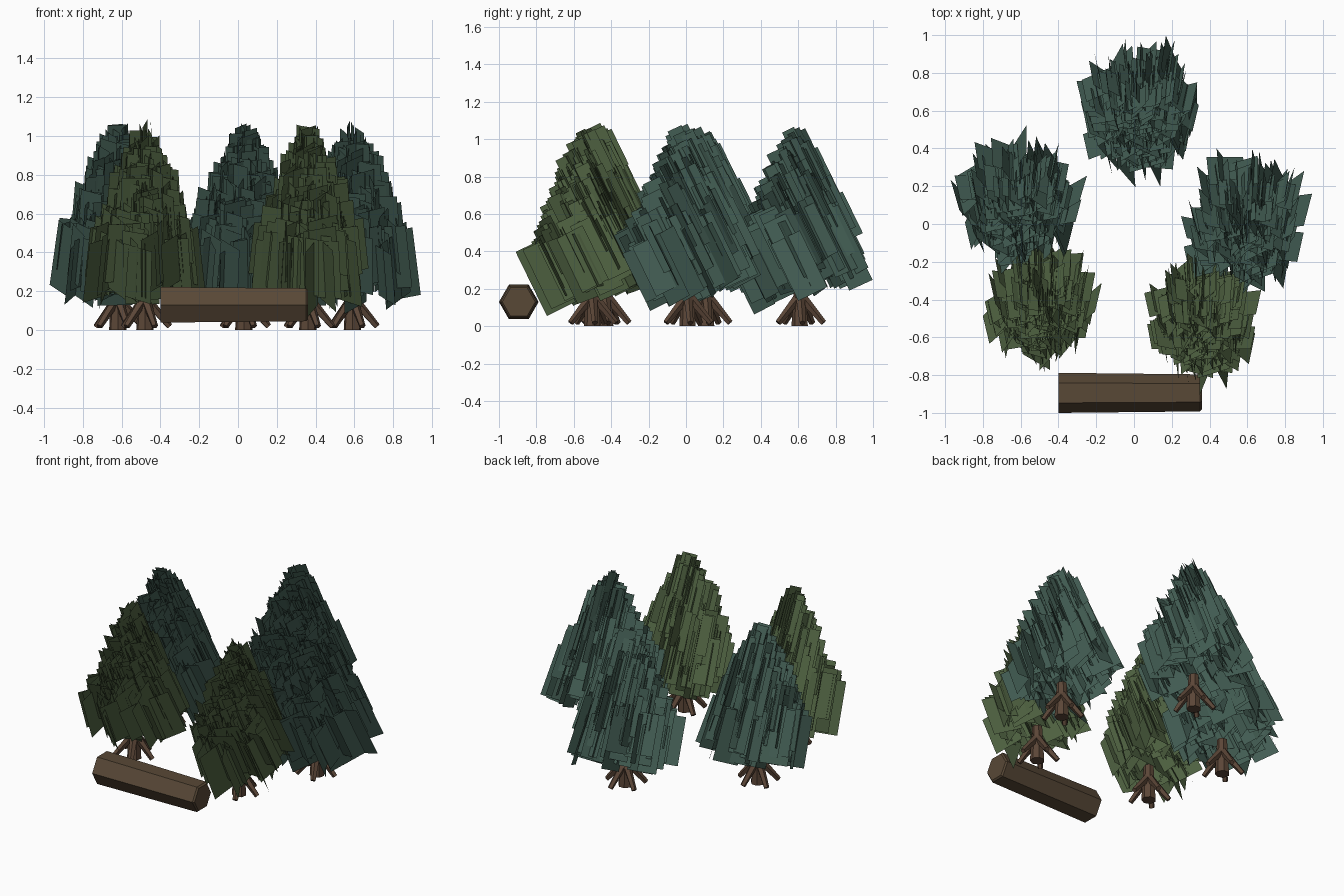
import bpy, bmesh, math, random
from mathutils import Matrix, Vector

if "Cube" in bpy.data.objects:
    bpy.data.objects.remove(bpy.data.objects["Cube"])
random.seed(11)


def material(name, srgb):
    color = [((c / 255 + 0.055) / 1.055) ** 2.4 for c in srgb] + [1]
    m = bpy.data.materials.new(name)
    m.use_nodes = True
    m.diffuse_color = color
    bsdf = m.node_tree.nodes["Principled BSDF"]
    bsdf.inputs["Base Color"].default_value = color
    bsdf.inputs["Roughness"].default_value = 0.9
    return m


TEAL = material("blue_green_needles", (67, 94, 84))
GREEN = material("olive_needles", (79, 98, 65))
BARK = material("trunk_bark", (91, 70, 55))
LOG = material("log_wood", (88, 72, 54))


def finish(name, bm, mat, loc):
    mesh = bpy.data.meshes.new(name)
    bm.to_mesh(mesh)
    bm.free()
    mesh.materials.append(mat)
    ob = bpy.data.objects.new(name, mesh)
    ob.location = loc
    bpy.context.collection.objects.link(ob)


def add_limb(bm, start, end, r1, r2, sides):
    """Tapered prism between two points."""
    start, end = Vector(start), Vector(end)
    axis = end - start
    turn = axis.to_track_quat("Z", "Y").to_matrix().to_4x4()
    bmesh.ops.create_cone(bm, cap_ends=True, segments=sides, radius1=r1, radius2=r2,
                          depth=axis.length,
                          matrix=Matrix.Translation((start + end) / 2) @ turn)


def lerp(a, b, t):
    return a + (b - a) * t


# Short trunk with splayed roots
def make_trunk(name, loc):
    bm = bmesh.new()
    add_limb(bm, (0, 0, 0), (0, 0, 0.24), 0.046, 0.032, 7)
    for i in range(5):
        a = i * math.tau / 5 + 0.1
        d = Vector((math.cos(a), math.sin(a), 0))
        add_limb(bm, d * 0.015 + Vector((0, 0, 0.15)), d * 0.128 + Vector((0, 0, 0.018)),
                 0.026, 0.017, 5)
    finish(name, bm, BARK, loc)


# Foliage: hanging flat cards filling a cone, all leaning the same way
def make_foliage(name, loc, mat, spread, count=270):
    bm = bmesh.new()
    lean = Matrix.Rotation(math.radians(26), 4, "X")
    for i in range(count):
        t = 1 - math.sqrt(1 - (i + 0.5) / count)
        t = lerp(t, i / (count - 1), 0.4)
        width = lerp(0.18, 0.085, t) * random.uniform(0.8, 1.15)
        length = lerp(0.34, 0.21, t) * random.uniform(0.8, 1.15)
        reach = 0.25 * (1 - t) ** 0.9 + 0.018
        radius = spread * reach * lerp(0.35, 1.04, math.sqrt(random.random()))
        a = i * 2.39996 + random.uniform(-0.3, 0.3)
        x, y = radius * math.cos(a), radius * math.sin(a)
        z = lerp(0.325, 0.985, t) + 0.26 * y
        m = (Matrix.Translation((x, y, z)) @ lean @ Matrix.Rotation(-0.45 * x, 4, "Y")
             @ Matrix.Rotation(random.uniform(0, math.pi), 4, "Z"))
        corners = [(-1, -1), (1, -1), (1, 1), (-1, 1)]
        bm.faces.new([bm.verts.new(m @ Vector((u * width / 2, 0, v * length / 2)))
                      for u, v in corners])
    finish(name, bm, mat, loc)


trees = [
    ("back", 0.03, 0.61, TEAL, 1.04),
    ("right", -0.62, 0.11, TEAL, 1.06),
    ("left", 0.59, 0.01, TEAL, 1.08),
    ("front_right", -0.48, -0.43, GREEN, 0.9),
    ("front_left", 0.36, -0.5, GREEN, 0.94),
]
for label, x, y, mat, spread in trees:
    make_trunk(label + "_tree_trunk", (x, y, 0))
    make_foliage(label + "_tree_foliage", (x, y, 0), mat, spread)

# Six-sided log with a chamfered end
bm = bmesh.new()
rings = []
for x, r in [(-0.4, 0.106), (0.35, 0.098), (0.36, 0.088)]:
    rings.append([bm.verts.new((x, r * math.cos(k * math.pi / 3), r * math.sin(k * math.pi / 3)))
                  for k in range(6)])
for a, b in zip(rings, rings[1:]):
    for k in range(6):
        n = (k + 1) % 6
        bm.faces.new((a[k], a[n], b[n], b[k]))
bm.faces.new(rings[0])
bm.faces.new(rings[-1])
bmesh.ops.recalc_face_normals(bm, faces=bm.faces)
finish("fallen_log", bm, LOG, (0, -0.894, 0.13))
